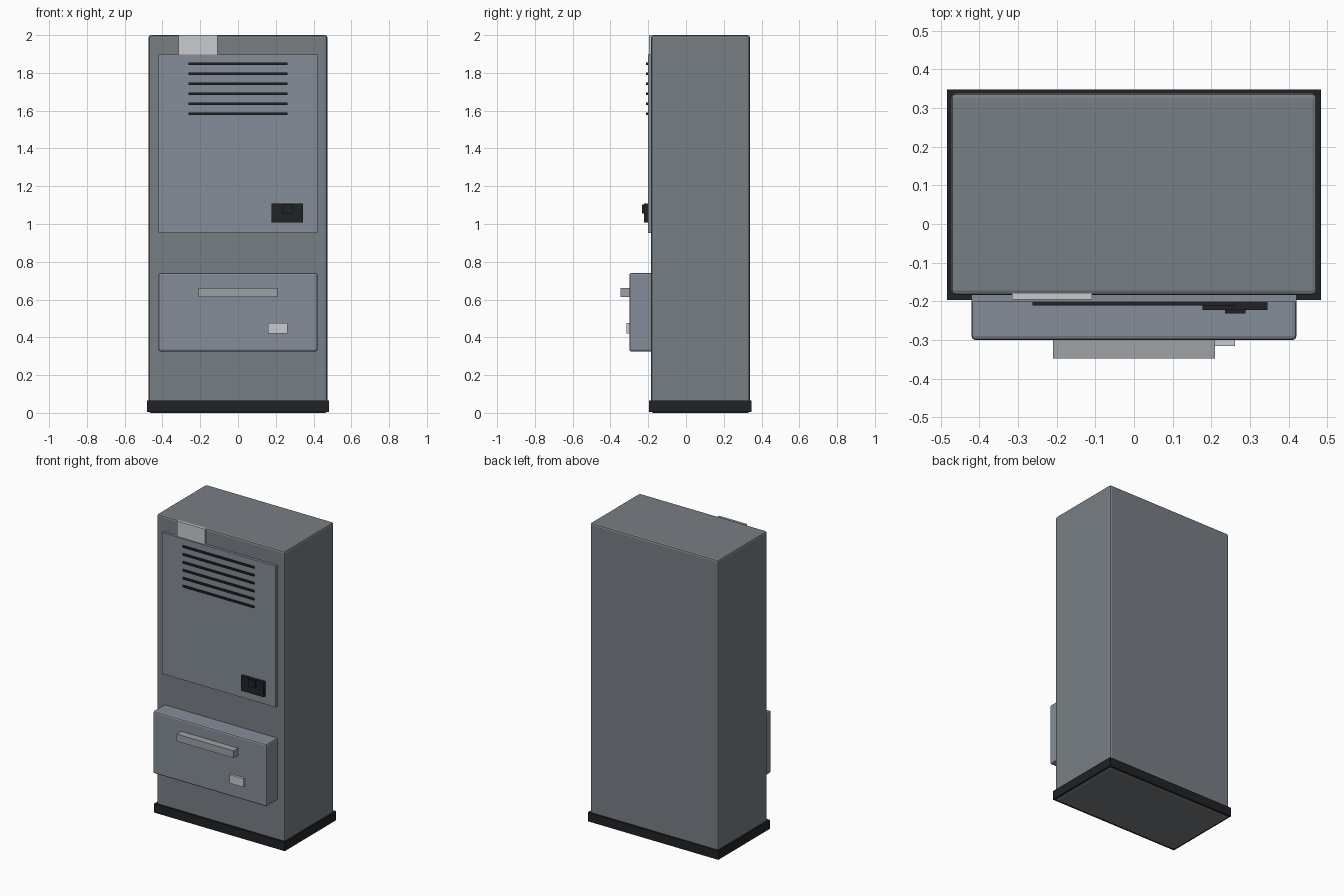
import bpy, bmesh

if "Cube" in bpy.data.objects:
    bpy.data.objects.remove(bpy.data.objects["Cube"])


def material(name, r, g, b):
    m = bpy.data.materials.new(name)
    m.diffuse_color = (r, g, b, 1)
    m.use_nodes = True
    m.node_tree.nodes["Principled BSDF"].inputs["Base Color"].default_value = m.diffuse_color
    return m


BODY = material("body_grey", 0.19, 0.21, 0.23)
PANEL = material("panel_grey", 0.24, 0.27, 0.32)
METAL = material("metal", 0.34, 0.36, 0.38)
PLATE = material("plate", 0.58, 0.60, 0.62)
BLACK = material("black", 0.015, 0.016, 0.018)


def box(name, x, y, z, mat, bevel=0):
    """Box from (min, max) extents on each axis, optionally with rounded edges."""
    bm = bmesh.new()
    bmesh.ops.create_cube(bm, size=1)
    for v in bm.verts:
        v.co = [r[0] if c < 0 else r[1] for c, r in zip(v.co, (x, y, z))]
    me = bpy.data.meshes.new(name)
    bm.to_mesh(me)
    bm.free()
    me.materials.append(mat)
    ob = bpy.data.objects.new(name, me)
    bpy.context.collection.objects.link(ob)
    if bevel:
        mod = ob.modifiers.new("rounded_edges", 'BEVEL')
        mod.width = bevel
        mod.segments = 2
    return ob


# Cabinet and the dark plinth around its foot
box("cabinet", (-0.473, 0.473), (-0.184, 0.338), (0, 2), BODY, 0.012)
box("plinth", (-0.483, 0.483), (-0.196, 0.348), (0.006, 0.066), BLACK)

# Upper door and label plate above it
box("door", (-0.42, 0.42), (-0.202, -0.18), (0.953, 1.897), PANEL)
box("label_plate", (-0.315, -0.108), (-0.195, -0.18), (1.895, 2.0), PLATE)

# Vent slots
for i in range(6):
    z = 1.848 - 0.053 * i
    box(f"vent_slot_{i + 1}", (-0.263, 0.263), (-0.211, -0.198), (z - 0.0065, z + 0.0065), BLACK)

# Door lock
box("lock_plate", (0.177, 0.345), (-0.222, -0.198), (1.008, 1.108), BLACK)
box("lock_knob", (0.235, 0.288), (-0.232, -0.215), (1.055, 1.104), BLACK)

# Lower drawer with handle and latch
box("drawer", (-0.42, 0.42), (-0.30, -0.17), (0.325, 0.741), PANEL, 0.01)
box("drawer_handle", (-0.21, 0.21), (-0.348, -0.295), (0.614, 0.662), METAL)
box("drawer_latch", (0.158, 0.261), (-0.316, -0.295), (0.42, 0.477), PLATE)
